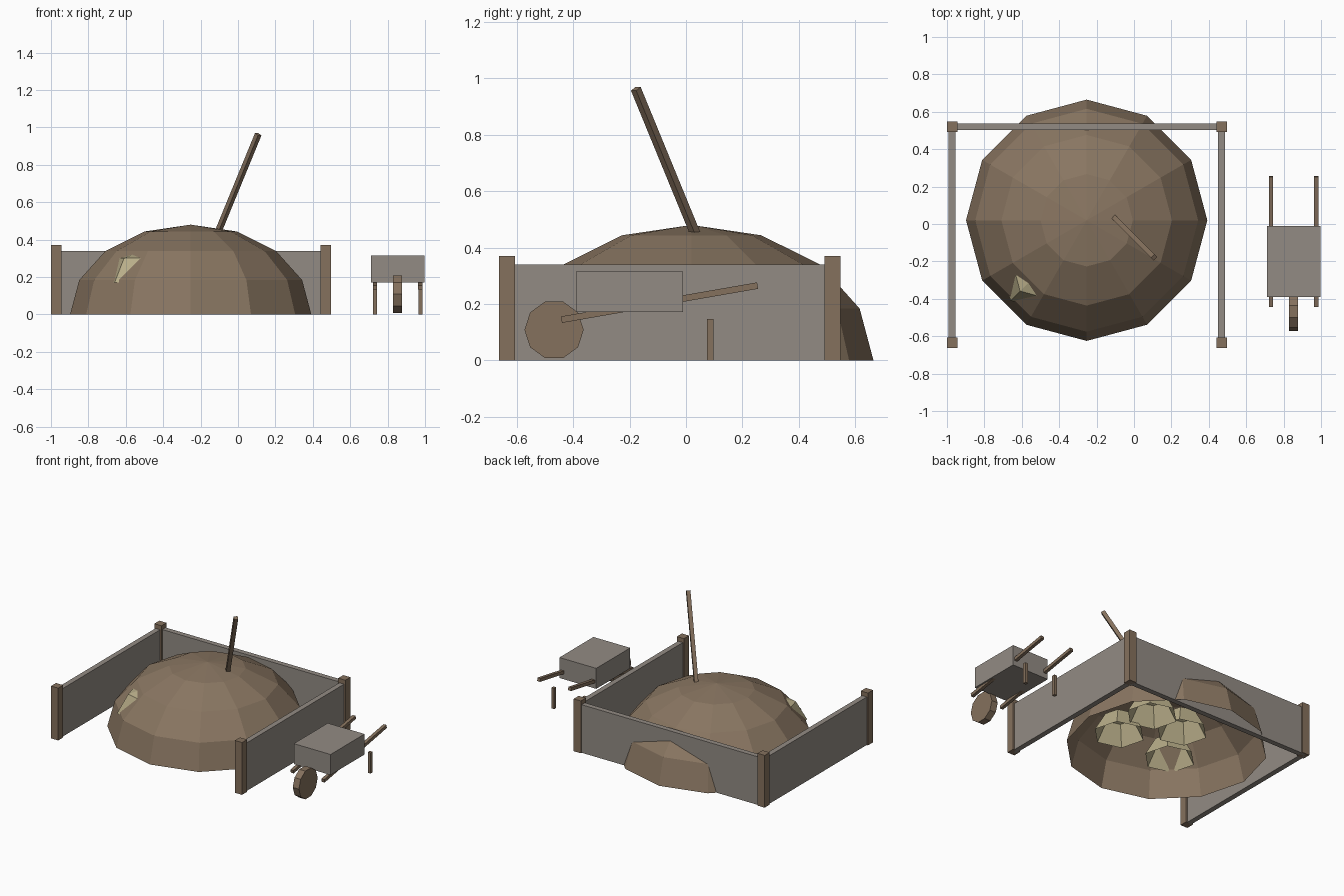
import bpy, bmesh
from math import sin, cos, pi, radians
from mathutils import Vector

default = bpy.data.objects.get("Cube")
if default:
    bpy.data.objects.remove(default, do_unlink=True)


def material(name, rgb):
    m = bpy.data.materials.new(name)
    m.use_nodes = True
    m.diffuse_color = (*rgb, 1)
    m.node_tree.nodes["Principled BSDF"].inputs["Base Color"].default_value = (*rgb, 1)
    return m


EARTH = material("earth brown", (0.25, 0.18, 0.12))
WOOD = material("wood brown", (0.235, 0.165, 0.11))
BOARD = material("weathered grey", (0.29, 0.26, 0.23))
STRAW = material("straw", (0.48, 0.42, 0.25))


def finish(name, bm, mat):
    bmesh.ops.recalc_face_normals(bm, faces=bm.faces)
    mesh = bpy.data.meshes.new(name)
    bm.to_mesh(mesh)
    bm.free()
    mesh.materials.append(mat)
    ob = bpy.data.objects.new(name, mesh)
    bpy.context.collection.objects.link(ob)
    return ob


def box(name, mat, center, size):
    bm = bmesh.new()
    bmesh.ops.create_cube(bm, size=1)
    bmesh.ops.scale(bm, vec=size, verts=bm.verts)
    ob = finish(name, bm, mat)
    ob.location = center
    return ob


def bar(name, mat, start, end, thick):
    """Square bar between two points."""
    a, b = Vector(start), Vector(end)
    ob = box(name, mat, (a + b) / 2, (thick, thick, (b - a).length))
    ob.rotation_euler = (b - a).to_track_quat("Z", "Y").to_euler()
    return ob


def open_dome(name, mat, center, radius, height, sides, angles, turn=0):
    """Faceted dome without a floor, one ring per elevation angle."""
    bm = bmesh.new()
    rings = []
    for e in map(radians, angles):
        rings.append([bm.verts.new((radius * cos(e) * cos(turn + 2 * pi * i / sides),
                                    radius * cos(e) * sin(turn + 2 * pi * i / sides),
                                    height * sin(e))) for i in range(sides)])
    top = bm.verts.new((0, 0, height))
    for i in range(sides):
        j = (i + 1) % sides
        for low, high in zip(rings, rings[1:]):
            bm.faces.new((low[i], low[j], high[j], high[i]))
        bm.faces.new((rings[-1][i], rings[-1][j], top))
    ob = finish(name, bm, mat)
    ob.location = center
    return ob


# Heap and the straw tufts buried in it
open_dome("heap", EARTH, (-0.253, 0.02, 0), 0.645, 0.48, 12, (0, 22.5, 45, 67.5))
tufts = [(-0.54, -0.29, 0.17), (-0.07, -0.23, 0.15), (-0.39, 0.01, 0.18), (-0.1, 0.06, 0.17)]
for n, place in enumerate(tufts):
    open_dome(f"straw_tuft_{n + 1}", STRAW, place, 0.17, 0.16, 6, (0, 55), radians(225))

# Fork handle stuck in the heap
bar("fork_handle", WOOD, (-0.115, 0.045, 0.42), (0.108, -0.178, 0.963), 0.026)

# Pen: four posts and three walls, open at the front
X0, X1, Y0, Y1 = -0.972, 0.468, -0.635, 0.52
for x, side in ((X0, "right"), (X1, "left")):
    for y, end in ((Y0, "front"), (Y1, "back")):
        box(f"{end}_{side}_post", WOOD, (x, y, 0.185), (0.056, 0.056, 0.37))
    box(f"{side}_wall", BOARD, (x, (Y0 + Y1) / 2, 0.17), (0.037, Y1 - Y0, 0.34))
box("back_wall", BOARD, ((X0 + X1) / 2, Y1, 0.17), (X1 - X0, 0.037, 0.34))

# Wheelbarrow
CX = 0.854
box("barrow_tray", BOARD, (CX, -0.2, 0.243), (0.288, 0.38, 0.145))
for s, side in ((-1, "right"), (1, "left")):
    x = CX + s * 0.121
    bar(f"{side}_barrow_handle", WOOD, (x, -0.442, 0.144), (x, 0.254, 0.265), 0.023)
    box(f"{side}_barrow_leg", WOOD, (x, 0.086, 0.073), (0.022, 0.022, 0.146))

# Ten-sided wheel with its axle along x
bm = bmesh.new()
r, half = 0.105, 0.024
rims = [[bm.verts.new((x, r * cos(pi * i / 5), r * sin(pi * i / 5))) for i in range(10)]
        for x in (-half, half)]
for rim in rims:
    bm.faces.new(rim)
for i in range(10):
    j = (i + 1) % 10
    bm.faces.new((rims[0][i], rims[0][j], rims[1][j], rims[1][i]))
finish("barrow_wheel", bm, WOOD).location = (CX, -0.468, 0.108)
